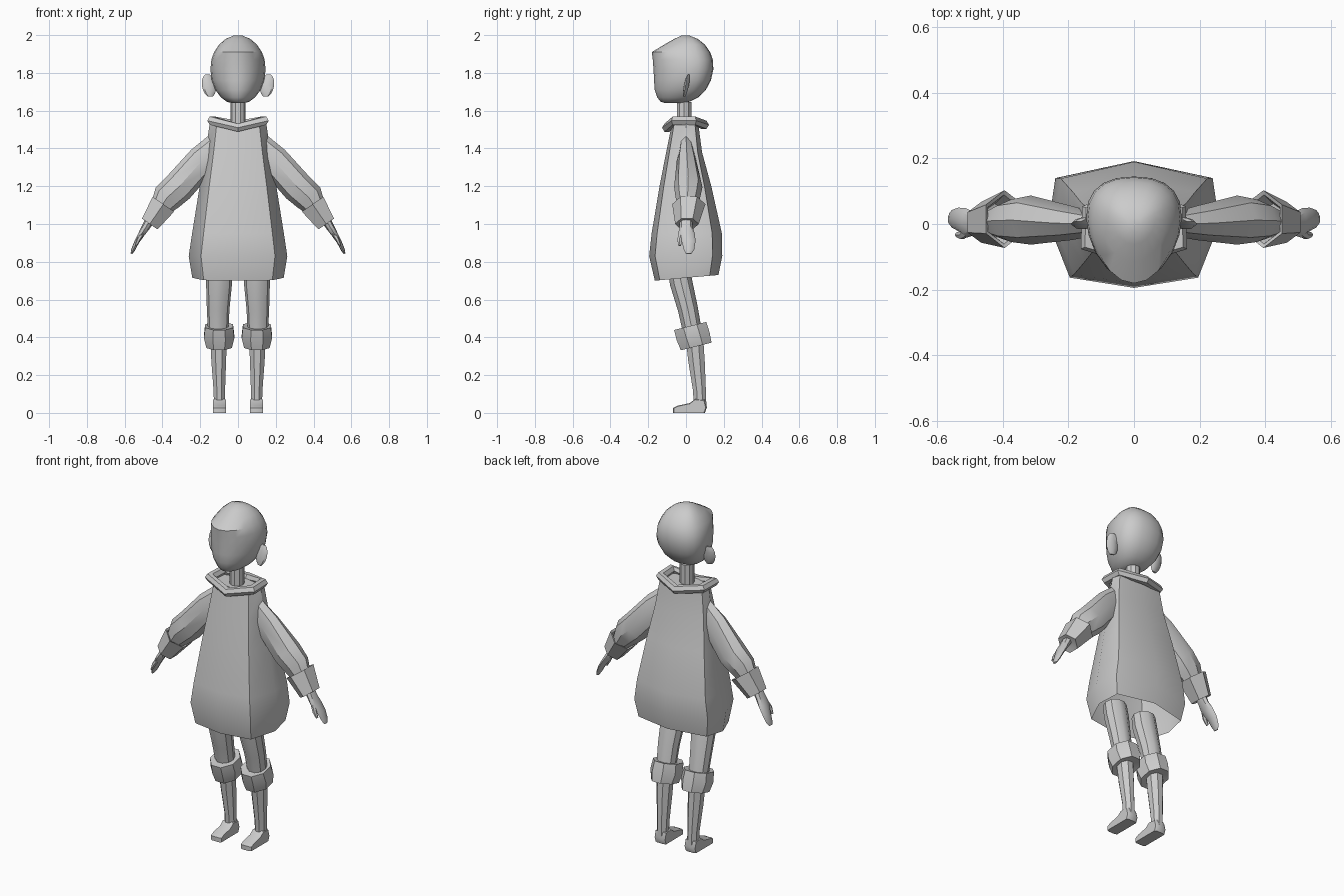
import bpy, bmesh
from math import sin, cos, pi, radians
from mathutils import Vector as V

if "Cube" in bpy.data.objects:
    bpy.data.objects.remove(bpy.data.objects["Cube"])


def loft(name, rings, cap0=True, cap1=True, loop=False):
    """Skin a list of equal-sized point rings into one object."""
    bm = bmesh.new()
    vs = [[bm.verts.new(p) for p in r] for r in rings]
    n = len(vs[0])
    pairs = list(zip(vs, vs[1:])) + ([(vs[-1], vs[0])] if loop else [])
    for a, b in pairs:
        for i in range(n):
            j = (i + 1) % n
            bm.faces.new((a[i], a[j], b[j], b[i]))
    if cap0 and not loop:
        bm.faces.new(vs[0])
    if cap1 and not loop:
        bm.faces.new(vs[-1])
    bmesh.ops.recalc_face_normals(bm, faces=bm.faces)
    me = bpy.data.meshes.new(name)
    bm.to_mesh(me)
    bm.free()
    ob = bpy.data.objects.new(name, me)
    bpy.context.collection.objects.link(ob)
    return ob


def ring(c, u, v, n=8, phase=0.0):
    c, u, v = V(c), V(u), V(v)
    return [c + u * cos(2 * pi * i / n + phase) + v * sin(2 * pi * i / n + phase) for i in range(n)]


def flat_ring(x, y, z, rx, ry, n=8, phase=0.0, tilt=0.0):
    """Horizontal ring; tilt raises it towards the back."""
    return ring((x, y, z), (rx, 0, 0), (0, ry, ry * tilt), n, phase)


def limb_ring(s, x, y, z, d, rw, ry, n=8, phase=0.0):
    """Ring across an arm running along d in the xz plane."""
    d = V((d[0], d[1])).normalized()
    return ring((s * x, y, z), (-s * d.y * rw, 0, d.x * rw), (0, ry, 0), n, phase)


# Head: egg with a peaked brow and a fuller back
def head_ring(z, w, yf, yb):
    ym = yb - (yb - yf) * 0.4
    pts = []
    for i in range(20):
        a = 2 * pi * i / 20
        c, s = cos(a), sin(a)
        if s >= 0:
            sg = 1 if c >= 0 else -1
            pts.append((w * sg * abs(c) ** 0.85, ym + (yb - ym) * s ** 0.8, z))
        else:
            pts.append((w * c, ym + (ym - yf) * -abs(s) ** 1.12, z))
    return pts


loft("head", [head_ring(*r) for r in (
    (1.64, .035, -.11, -.02), (1.648, .06, -.135, .02), (1.67, .09, -.152, .065),
    (1.71, .12, -.166, .105), (1.76, .14, -.169, .132), (1.82, .146, -.172, .145),
    (1.87, .141, -.176, .142), (1.91, .127, -.181, .128), (1.95, .1, -.115, .1),
    (1.98, .065, -.062, .062), (1.997, .025, -.025, .02))])

# Neck
loft("neck", [flat_ring(0, -.01, z, .04, .04, 10) for z in (1.47, 1.645)])

# Coat: eight-sided bell, open below
PLAN = ((0, -1), (.75, -.84), (1, 0), (.92, .73), (0, 1), (-.92, .73), (-1, 0), (-.75, -.84))


def coat_ring(z, w, f, b, tilt=0.0):
    return [(x * w, y * (b if y > 0 else f), z + tilt * y) for x, y in PLAN]


loft("coat", [coat_ring(*r) for r in (
    (.715, .242, .165, .172, .015), (.83, .261, .195, .192), (.95, .243, .182, .19),
    (1.2, .203, .14, .134), (1.38, .172, .105, .085), (1.53, .15, .075, .065),
    (1.53, .06, .05, .04))], cap0=False)

# Collar: angular rolled band, raised at the sides
path = ((0, -.10, 1.51), (.138, -.065, 1.547), (.133, .045, 1.547),
        (0, .095, 1.525), (-.133, .045, 1.547), (-.138, -.065, 1.547))
collar = []
for p in path:
    out = V((p[0], p[1], 0)).normalized()
    collar.append(ring(p, out * .027, (0, 0, .025), 6))
loft("collar", collar, loop=True)

for s, side in ((1, "left"), (-1, "right")):
    # Ear
    ears = []
    for k in range(1, 8):
        a = pi * k / 8
        ears.append(ring((s * (.162 - .008 * (1 - cos(a))), .002 + .012 * cos(a), 1.733 + .062 * cos(a)),
                         (s * .037 * sin(a), -.004, 0), (0, .013 * sin(a), 0), 8))
    loft(side + "_ear", ears)

    # Sleeve
    d = (.7, -.71)
    loft(side + "_sleeve", [limb_ring(s, *r) for r in (
        (.12, 0, 1.385, (.9, -.4), .09, .035), (.19, .003, 1.335, d, .082, .052),
        (.315, .012, 1.195, d, .084, .075), (.375, .01, 1.14, (.65, -.76), .08, .065),
        (.43, .006, 1.06, (.6, -.8), .045, .042))])

    # Cuff: flared open band with thickness
    d = (.57, -.82)
    ph = pi / 6
    loft(side + "_cuff", [limb_ring(s, *r, 6, ph) for r in (
        (.425, .012, 1.06, d, .05, .05), (.397, .014, 1.1, d, .068, .075),
        (.395, .015, 1.105, d, .08, .088), (.467, .005, 1.0, d, .058, .062),
        (.465, .005, 1.005, d, .03, .035))])

    # Hand: flat palm, finger block and thumb
    d = (.42, -.9)
    loft(side + "_hand", [limb_ring(s, *r) for r in (
        (.455, 0, 1.04, d, .028, .032), (.487, 0, .985, d, .022, .034),
        (.512, .003, .945, d, .017, .045), (.536, .014, .905, d, .013, .036),
        (.556, .016, .862, d, .010, .027), (.564, .014, .842, d, .005, .014))])
    loft(side + "_thumb", [limb_ring(s, *r, 6) for r in (
        (.505, -.02, .955, d, .013, .016), (.525, -.034, .92, d, .011, .014),
        (.541, -.033, .885, d, .006, .008))])

    # Trouser leg
    loft(side + "_trouser", [flat_ring(s * x, y, z, rx, ry, 10, 0, .2) for x, y, z, rx, ry in (
        (.1, -.04, .77, .068, .058), (.1, -.026, .69, .069, .062),
        (.105, .01, .55, .06, .055), (.105, .03, .45, .055, .052))])

    # Knee band: tilted bulging band
    loft(side + "_knee_band", [flat_ring(s * .1, y, z, rx, ry, 8, pi / 8, .25) for y, z, rx, ry in (
        (.022, .455, .05, .055), (.022, .46, .08, .092), (.038, .405, .087, .094),
        (.054, .352, .073, .088), (.052, .358, .04, .045))])

    # Shin
    loft(side + "_shin", [flat_ring(s * x, y, z, rx, ry, 8, pi / 8) for x, y, z, rx, ry in (
        (.103, .046, .38, .047, .05), (.102, .056, .27, .042, .047),
        (.099, .071, .12, .033, .037), (.098, .075, .03, .031, .036))])

    # Shoe: wedge profile swept across its width
    prof = ((-.07, 0), (-.07, .026), (-.045, .038), (.02, .052), (.05, .075),
            (.1, .07), (.111, .03), (.1, 0))
    loft(side + "_shoe", [[(s * (.098 + x), .02 + (y - .02) * k, z * k) for y, z in prof]
                          for x, k in ((-.034, .93), (-.022, 1), (.022, 1), (.034, .93))])

# Smooth shading with kept creases
for ob in bpy.context.collection.objects:
    ob.select_set(True)
    bpy.context.view_layer.objects.active = ob
bpy.ops.object.shade_smooth_by_angle(angle=radians(35))
